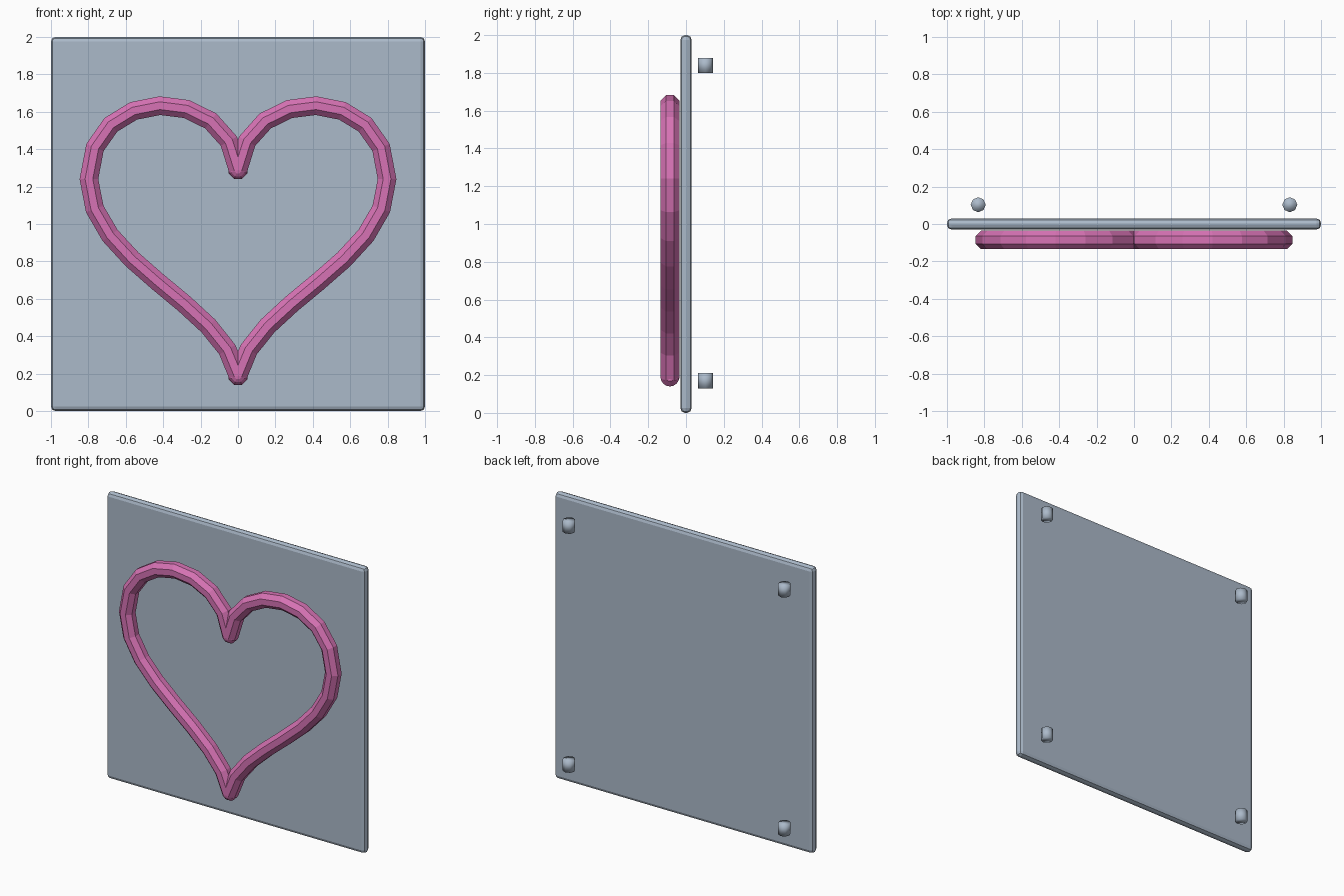
import bpy, bmesh
from math import sin, cos, pi
from mathutils import Vector, Matrix
from mathutils.geometry import interpolate_bezier

default = bpy.data.objects.get("Cube")
if default:
    bpy.data.objects.remove(default, do_unlink=True)


def material(name, color):
    mat = bpy.data.materials.new(name)
    mat.use_nodes = True
    mat.diffuse_color = color
    mat.node_tree.nodes["Principled BSDF"].inputs["Base Color"].default_value = color
    return mat


def make_object(name, bm, mat, smooth=False):
    bmesh.ops.recalc_face_normals(bm, faces=bm.faces)
    for face in bm.faces:
        face.smooth = smooth
    mesh = bpy.data.meshes.new(name)
    bm.to_mesh(mesh)
    bm.free()
    mesh.materials.append(mat)
    obj = bpy.data.objects.new(name, mesh)
    bpy.context.collection.objects.link(obj)
    return obj


steel = material("blue grey", (0.41, 0.49, 0.59, 1))
pink = material("pink", (0.68, 0.17, 0.46, 1))

# Square backing panel with rounded edges
bm = bmesh.new()
bmesh.ops.create_cube(bm, size=1, matrix=Matrix.Translation((0, 0, 1)) @ Matrix.Diagonal((2, 0.06, 2, 1)))
panel = make_object("panel", bm, steel)
bevel = panel.modifiers.new("rounded_edges", "BEVEL")
bevel.width = 0.025
bevel.segments = 2

# Four small pegs behind the panel corners
for side, x in (("right", -0.833), ("left", 0.833)):
    for level, z in (("lower", 0.17), ("upper", 1.84)):
        bm = bmesh.new()
        bmesh.ops.create_cone(bm, cap_ends=True, segments=8, radius1=0.04, radius2=0.04,
                              depth=0.08, matrix=Matrix.Translation((x, 0.103, z)))
        make_object(f"{level}_{side}_peg", bm, steel, smooth=True)

# Heart outline: cleft to widest point, then down to the tip
DEPTH, RADIUS, SIDES = -0.085, 0.054, 8


def point(x, z):
    return Vector((x, DEPTH, z))


cleft, widest, tip = point(0, 1.29), point(0.797, 1.24), point(0, 0.19)
path = interpolate_bezier(cleft, point(0.05, 1.755), point(0.797, 1.755), widest, 9)
path += interpolate_bezier(widest, point(0.797, 0.785), point(0.08, 0.58), tip, 9)[1:]

# Eight-sided tube swept along each half of the heart
depth_axis = Vector((0, 1, 0))
for side, flip in (("right", -1), ("left", 1)):
    bm = bmesh.new()
    rings = []
    for i, p in enumerate(path):
        before = (p - path[i - 1]).normalized() if i else Vector()
        after = (path[i + 1] - p).normalized() if i + 1 < len(path) else Vector()
        normal = (before + after).normalized().cross(depth_axis)
        ring = []
        for k in range(SIDES):
            a = (k + 0.5) * 2 * pi / SIDES
            v = p + RADIUS * (cos(a) * normal + sin(a) * depth_axis)
            ring.append(bm.verts.new((flip * v.x, v.y, v.z)))
        rings.append(ring)
    for r0, r1 in zip(rings, rings[1:]):
        for k in range(SIDES):
            n = (k + 1) % SIDES
            bm.faces.new((r0[k], r0[n], r1[n], r1[k]))
    make_object(f"{side}_heart_tube", bm, pink)

# Rounded joints where the two halves meet
for name, p in (("cleft_joint", cleft), ("tip_joint", tip)):
    bm = bmesh.new()
    turn = Matrix.Rotation(pi / 2, 4, "X") @ Matrix.Rotation(pi / SIDES, 4, "Z")
    bmesh.ops.create_uvsphere(bm, u_segments=SIDES, v_segments=8, radius=RADIUS,
                              matrix=Matrix.Translation(p) @ turn @ Matrix.Diagonal((1, 1, 0.92, 1)))
    make_object(name, bm, pink)
